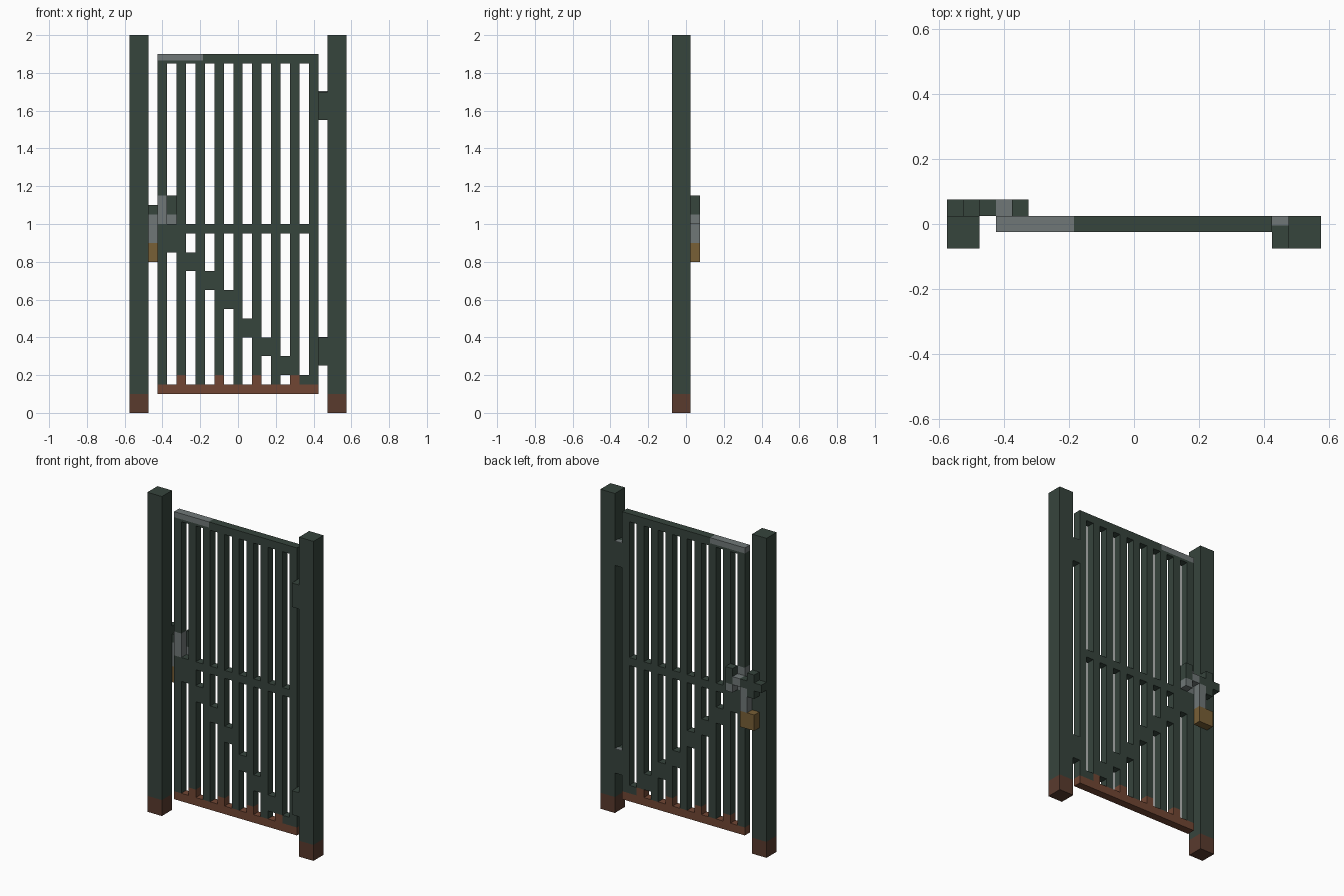
import bpy
import bmesh
from mathutils import Matrix, Vector

cube = bpy.data.objects.get("Cube")
if cube:
    bpy.data.objects.remove(cube, do_unlink=True)


def material(name, rgb):
    mat = bpy.data.materials.new(name)
    mat.use_nodes = True
    color = (*rgb, 1)
    mat.diffuse_color = color
    mat.node_tree.nodes["Principled BSDF"].inputs["Base Color"].default_value = color
    return mat


GREEN = material("dark green paint", (0.037, 0.058, 0.046))
STEEL = material("bare steel", (0.16, 0.185, 0.185))
RUST = material("rust", (0.165, 0.062, 0.034))
DARK_RUST = material("dark rust", (0.1, 0.043, 0.027))
BRASS = material("aged brass", (0.19, 0.115, 0.037))

GATE = (-0.025, 0.025)    # depth of the gate leaf
POST = (-0.075, 0.025)    # depth of the posts and hinges
LATCH = (0.025, 0.075)    # depth of the latch on the back
U = 0.05                  # thickness of one bar


def boxes(name, mat, depth, rects):
    """One object from boxes given as (x0, x1, z0, z1) sharing a depth."""
    bm = bmesh.new()
    for x0, x1, z0, z1 in rects:
        low, high = Vector((x0, depth[0], z0)), Vector((x1, depth[1], z1))
        place = Matrix.Translation((low + high) / 2) @ Matrix.Diagonal((*(high - low), 1))
        bmesh.ops.create_cube(bm, size=1, matrix=place)
    mesh = bpy.data.meshes.new(name)
    bm.to_mesh(mesh)
    bm.free()
    mesh.materials.append(mat)
    obj = bpy.data.objects.new(name, mesh)
    bpy.context.collection.objects.link(obj)
    return obj


# Posts with rusted feet
for side, x in (("right", -0.575), ("left", 0.475)):
    boxes(side + "_post", GREEN, POST, [(x, x + 2 * U, 0.1, 2)])
    boxes(side + "_post_foot", DARK_RUST, POST, [(x, x + 2 * U, 0, 0.1)])

# Top rail, worn to steel at the latch end, and rusted bottom rail
boxes("top_rail", GREEN, GATE, [(-0.185, 0.425, 1.85, 1.9), (-0.425, -0.185, 1.85, 1.865)])
boxes("top_rail_worn_end", STEEL, GATE, [(-0.425, -0.185, 1.865, 1.9)])
boxes("bottom_rail", RUST, GATE, [(-0.425, 0.425, 0.1, 0.15)])

# Upright bars, every second one rusted at its foot
for i in range(9):
    x0 = -0.425 + 2 * U * i
    x1 = x0 + U
    foot = 0.15
    if i % 2:
        foot = 0.2
        boxes(f"bar_foot_{i}", RUST, GATE, [(x0, x1, 0.15, foot)])
    if i == 0:
        boxes("bar_0", GREEN, GATE, [(x0, x1, foot, 1), (x0, x1, 1.15, 1.85)])
        boxes("bar_worn_patch", STEEL, GATE, [(x0, x1, 1, 1.15)])
    else:
        boxes(f"bar_{i}", GREEN, GATE, [(x0, x1, foot, 1.85)])

# Middle rail and stepped diagonal brace fill the gaps between bars
gaps = [-0.375 + 2 * U * i for i in range(8)]
boxes("middle_rail", GREEN, GATE, [(x, x + U, 0.95, 1) for x in gaps])
steps = [0.85, 0.75, 0.65, 0.55, 0.4, 0.3, 0.2, 0.15]
boxes("diagonal_brace", GREEN, GATE,
      [(x, x + U, z, z + (U if z < 0.2 else 2 * U)) for x, z in zip(gaps, steps)])

# Hinges with a worn strip on top
for name, z in (("lower", 0.25), ("upper", 1.55)):
    boxes(name + "_hinge", GREEN, POST, [(0.425, 0.475, z, z + 3 * U)])
    boxes(name + "_hinge_wear", STEEL, (-0.005, 0.025),
          [(0.425, 0.475, z + 3 * U, z + 3 * U + 0.003)])

# Sliding bolt and its two brackets
boxes("latch_bolt", GREEN, LATCH, [(-0.575, -0.425, 1.05, 1.1), (-0.375, -0.325, 1.05, 1.1)])
boxes("latch_bolt_worn", STEEL, LATCH, [(-0.425, -0.375, 1.05, 1.1)])
boxes("post_bracket", GREEN, LATCH,
      [(-0.525, -0.475, 1.1, 1.15), (-0.525, -0.475, 1, 1.05)])
boxes("gate_bracket", GREEN, LATCH, [(-0.375, -0.325, 1.1, 1.15)])
boxes("gate_bracket_worn", STEEL, LATCH, [(-0.375, -0.325, 1, 1.05)])

# Padlock
boxes("padlock_shackle", STEEL, LATCH, [(-0.475, -0.425, 0.9, 1.05)])
boxes("padlock_body", BRASS, LATCH, [(-0.525, -0.425, 0.8, 0.9)])
